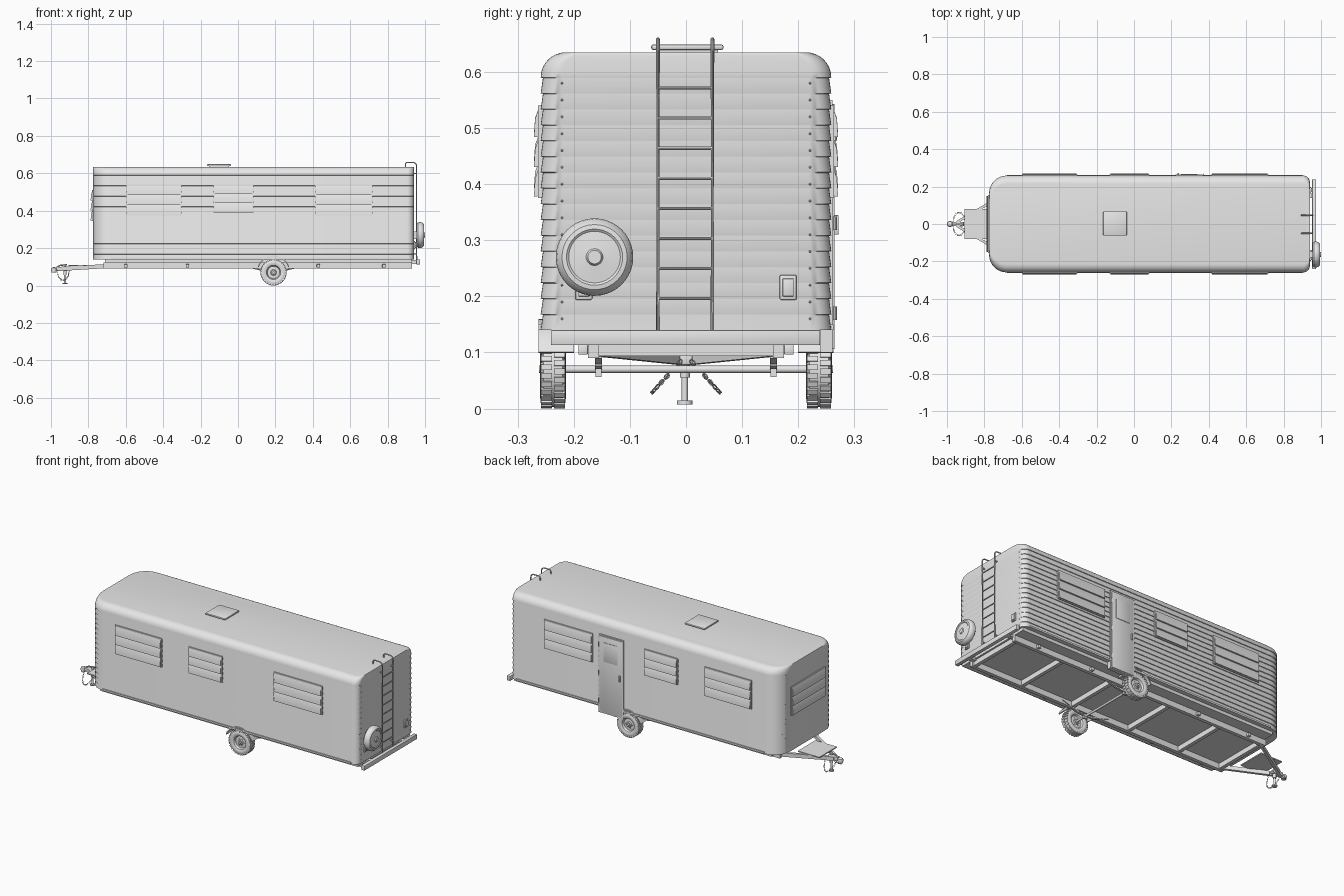
import bpy, bmesh, math
from mathutils import Matrix, Vector

if "Cube" in bpy.data.objects:
    bpy.data.objects.remove(bpy.data.objects["Cube"])

grey = bpy.data.materials.new("plain_grey")
grey.diffuse_color = (0.8, 0.8, 0.8, 1)
grey.use_nodes = True
grey.node_tree.nodes["Principled BSDF"].inputs["Base Color"].default_value = grey.diffuse_color


def make(name, bm, angle=35):
    bmesh.ops.recalc_face_normals(bm, faces=bm.faces)
    me = bpy.data.meshes.new(name)
    bm.to_mesh(me)
    bm.free()
    me.materials.append(grey)
    ob = bpy.data.objects.new(name, me)
    bpy.context.collection.objects.link(ob)
    bpy.ops.object.select_all(action='DESELECT')
    ob.select_set(True)
    bpy.context.view_layer.objects.active = ob
    bpy.ops.object.shade_smooth_by_angle(angle=math.radians(angle))
    return ob


def skin(bm, rings, closed=False):
    """Join rings of points with quads; cap the ends unless closed."""
    vs = [[bm.verts.new(p) for p in r] for r in rings]
    n = len(vs[0])
    for a, b in zip(vs, vs[1:] + vs[:1] if closed else vs[1:]):
        for i in range(n):
            bm.faces.new((a[i], a[(i + 1) % n], b[(i + 1) % n], b[i]))
    if not closed:
        bm.faces.new(vs[0])
        bm.faces.new(vs[-1])


def add_box(bm, lo, hi, mat=Matrix(), bevel=0):
    lo, hi = Vector(lo), Vector(hi)
    m = mat @ Matrix.Translation((lo + hi) / 2) @ Matrix.Diagonal((*(hi - lo), 1))
    vs = bmesh.ops.create_cube(bm, size=1, matrix=m)["verts"]
    if bevel:
        es = list({e for v in vs for e in v.link_edges})
        bmesh.ops.bevel(bm, geom=es, offset=bevel, segments=2, affect='EDGES', profile=0.5)


def box(name, lo, hi, mat=Matrix(), bevel=0):
    bm = bmesh.new()
    add_box(bm, lo, hi, mat, bevel)
    return make(name, bm)


def add_tube(bm, pts, r, n=10, closed=False):
    pts = [Vector(p) for p in pts]
    rings = []
    for i, p in enumerate(pts):
        if closed:
            t = pts[(i + 1) % len(pts)] - pts[i - 1]
        else:
            t = pts[min(i + 1, len(pts) - 1)] - pts[max(i - 1, 0)]
        m = t.to_track_quat('Z', 'Y').to_matrix()
        rings.append([p + m @ Vector((r * math.cos(k * math.tau / n), r * math.sin(k * math.tau / n), 0))
                      for k in range(n)])
    skin(bm, rings, closed)


def tube(name, pts, r, n=10):
    bm = bmesh.new()
    add_tube(bm, pts, r, n)
    return make(name, bm)


def lathe(bm, profile, mat, n=40):
    """Turn (height, radius) points around local z."""
    skin(bm, [[mat @ Vector((r * math.cos(k * math.tau / n), r * math.sin(k * math.tau / n), h))
               for k in range(n)] for h, r in profile])


# ---- body: lapped side planks below a rounded roof edge
X0, X1, W, Z0, ZE, ZT = -0.775, 0.94, 0.259, 0.14, 0.59, 0.635


def plan(z, d):
    ring = []
    for cx, cy, r, a0 in ((X1, W, 0.036, 0), (X0, W, 0.095, 90), (X0, -W, 0.095, 180), (X1, -W, 0.036, 270)):
        sx, sy = (1 if cx > 0 else -1), (1 if cy > 0 else -1)
        for k in range(9):
            a = math.radians(a0 + k * 90 / 8)
            ring.append((cx - sx * r + r * math.cos(a), cy - sy * (r + d) + r * math.sin(a), z))
    return ring


rings = []
planks = 16
for i in range(planks):
    h = (ZE - Z0) / planks
    rings += [plan(Z0 + i * h, 0), plan(Z0 + (i + 1) * h - 0.001, 0.004)]
for k in range(9):
    a = math.radians(k * 90 / 8)
    rings.append(plan(ZE + (ZT - ZE) * math.sin(a), 0.045 * (1 - math.cos(a))))
bm = bmesh.new()
skin(bm, rings)
make("body_shell", bm)

# trim lines and rivets on the rear wall
for s in (-1, 1):
    bm = bmesh.new()
    for i in range(15):
        lathe(bm, [(0, 0.0022), (0.0015, 0.0012)],
              Matrix.Translation((X1, s * 0.221, 0.16 + i * 0.03)) @ Matrix.Rotation(math.pi / 2, 4, 'Y'), 6)
    make("rear_rivets", bm)
    box("side_base_trim", (-0.68, s * 0.263, 0.14), (0.9, s * 0.25, 0.15))


# ---- windows: frame with three panes tilted out at the bottom
def window(name, u0, u1, z0, z1, mat):
    bm = bmesh.new()
    f = 0.009
    for lo, hi in (((u0, -.006, z0), (u0 + f, .006, z1)), ((u1 - f, -.006, z0), (u1, .006, z1)),
                   ((u0, -.006, z0), (u1, .006, z0 + f)), ((u0, -.006, z1 - f), (u1, .006, z1))):
        add_box(bm, lo, hi, mat)
    h = (z1 - z0 - 0.006) / 3
    for i in range(3):
        b = z0 + 0.003 + i * h
        sec = [(0.009, b), (0.013, b), (0.011, b + h * 0.6), (0.004, b + h), (-0.005, b + h), (-0.005, b + 0.003)]
        skin(bm, [[mat @ Vector((u, o, z)) for o, z in sec] for u in (u0 + 0.005, u1 - 0.005)])
    make(name, bm)


for s in (-1, 1):
    side = Matrix.Translation((0, s * 0.258, 0)) @ Matrix.Diagonal((1, s, 1, 1))
    window("side_window_front", -0.60, -0.302, 0.375, 0.54, side)
    window("side_window_middle", -0.131, 0.083, 0.39, 0.54, side)
    window("side_window_rear", 0.412, 0.72, 0.375, 0.54, side)
window("end_window_front", -0.155, 0.155, 0.345, 0.51,
       Matrix.Translation((X0, 0, 0)) @ Matrix.Rotation(math.pi / 2, 4, 'Z'))

# ---- door on the far side
box("door_frame", (0.215, 0.24, 0.10), (0.375, 0.2615, 0.55))
box("door", (0.223, 0.25, 0.106), (0.367, 0.265, 0.543), bevel=0.002)
box("door_window", (0.25, 0.26, 0.40), (0.34, 0.2675, 0.51), bevel=0.001)
box("door_handle", (0.233, 0.26, 0.31), (0.241, 0.272, 0.345), bevel=0.002)
for z in (0.17, 0.33, 0.49):
    tube("door_hinge", [(0.371, 0.266, z - 0.012), (0.371, 0.266, z + 0.012)], 0.003, 8)

# ---- roof hatch
box("hatch_base", (-0.155, -0.052, 0.63), (-0.047, 0.057, 0.641))
box("hatch_lid", (-0.165, -0.062, 0.639), (-0.038, 0.067, 0.649), bevel=0.004)

# ---- ladder hooked over the rear roof edge
for y in (-0.05, 0.047):
    bend = [(0.935 + 0.02 * math.sin(a), y, 0.638 + 0.02 * math.cos(a))
            for a in [math.radians(15 * k) for k in range(7)]]
    tube("ladder_rail", [(0.895, y, 0.632), (0.896, y, 0.652), (0.902, y, 0.658)] + bend + [(0.955, y, 0.14)], 0.0035)
    for z in (0.17, 0.6):
        box("ladder_bracket", (0.935, y - 0.003, z - 0.003), (0.955, y + 0.003, z + 0.003))
for i in range(8):
    z = 0.196 + i * 0.0536
    tube("ladder_rung", [(0.955, -0.05, z), (0.955, 0.047, z)], 0.0028, 8)

# ---- rear bumper, lights
box("bumper", (0.953, -0.241, 0.113), (0.974, 0.239, 0.14), bevel=0.002)
for y in (-0.15, 0.15):
    box("bumper_arm", (0.90, y - 0.012, 0.115), (0.956, y + 0.012, 0.136))
for s in (-1, 1):
    box("tail_light_rim", (0.93, s * 0.182 - 0.015, 0.194), (0.946, s * 0.182 + 0.015, 0.238), bevel=0.002)
    box("tail_light", (0.94, s * 0.182 - 0.01, 0.2), (0.951, s * 0.182 + 0.01, 0.232), bevel=0.002)


# ---- wheels
def wheel(name, mat, r=0.07, w=0.046, lugs=28):
    bm = bmesh.new()
    h, t = w / 2, r - 0.003
    half = [(h * 0.45, 0.0), (h * 0.55, 0.012), (h * 0.4, 0.016), (h * 0.35, 0.033), (h * 0.8, 0.038),
            (h, t * 0.72), (h * 0.97, t * 0.88), (h * 0.75, t)]
    half[0] = (h * 0.55, 0.003)
    lathe(bm, [(-a, b) for a, b in half] + [(a, b) for a, b in reversed(half)], mat)
    for i in range(lugs):
        for s in (-1, 1):
            m = mat @ Matrix.Rotation((i + s * 0.25) * math.tau / lugs, 4, 'Z')
            add_box(bm, (t - 0.007, -0.005, s * h * 0.5 - h * 0.42), (r, 0.005, s * h * 0.5 + h * 0.42), m)
    for i in range(6):
        a = i * math.tau / 6
        for s in (-1, 1):
            lathe(bm, [(-h * 0.5, 0.002), (h * 0.5, 0.002)],
                  mat @ Matrix.Translation((0.022 * math.cos(a), 0.022 * math.sin(a), 0)), 6)
            break
    make(name, bm)


AX, AZ = 0.19, 0.07
for s in (-1, 1):
    wheel("road_wheel", Matrix.Translation((AX, s * 0.237, AZ)) @ Matrix.Rotation(math.pi / 2, 4, 'X'))
    # curved mudguard lip
    bm = bmesh.new()
    arc = [math.radians(20 + 10 * k) for k in range(15)]
    skin(bm, [[(AX + r * math.cos(a), s * y, AZ + r * math.sin(a))
               for r, y in ((0.084, 0.2), (0.084, 0.263), (0.09, 0.263), (0.09, 0.2))] for a in arc])
    make("mudguard", bm)
    # leaf spring stack and axle clamp
    bm = bmesh.new()
    for j in range(3):
        half = 0.15 - 0.04 * j
        xs = [half * (k / 6 - 1) for k in range(13)]
        skin(bm, [[(AX + x, s * 0.156 + dy, 0.078 + 1.3 * x * x + dz - 0.004 * j)
                   for dy, dz in ((-.006, 0), (.006, 0), (.006, .0035), (-.006, .0035))] for x in xs])
    make("leaf_spring", bm)
    box("axle_clamp", (AX - 0.012, s * 0.156 - 0.005, 0.056), (AX + 0.012, s * 0.156 + 0.005, 0.084))
tube("axle", [(AX, -0.262, AZ), (AX, 0.262, AZ)], 0.0065, 12)

# spare wheel: smooth covered drum on the rear wall
bm = bmesh.new()
lathe(bm, [(0.955, 0.05), (0.955, 0.06), (0.962, 0.068), (0.975, 0.069), (0.985, 0.067), (0.994, 0.058),
           (0.995, 0.05), (0.992, 0.046), (0.993, 0.036), (0.995, 0.015), (1.0, 0.012), (1.0, 0.003)],
      Matrix.Translation((0, -0.163, 0.27)) @ Matrix.Rotation(math.pi / 2, 4, 'Y'))
make("spare_wheel", bm)
box("spare_carrier", (0.935, -0.178, 0.25), (0.96, -0.148, 0.29))

# ---- chassis
box("floor", (-0.71, -0.238, 0.122), (0.93, 0.238, 0.142))
for s in (-1, 1):
    box("chassis_rail", (-0.72, s * 0.165 - 0.01, 0.09), (0.93, s * 0.165 + 0.01, 0.124))
for x in (-0.70, -0.43, -0.1, 0.27, 0.6, 0.91):
    box("cross_member", (x - 0.01, -0.16, 0.094), (x + 0.01, 0.16, 0.122))
for x in (-0.6, -0.27, 0.43, 0.78):
    for s in (-1, 1):
        box("rail_outrigger", (x - 0.009, s * 0.175, 0.096), (x + 0.009, s * 0.192, 0.114), bevel=0.002)

# ---- drawbar, platform, coupler
for s in (-1, 1):
    bm = bmesh.new()
    skin(bm, [[(x, s * y + dy, z + dz) for dy, dz in ((-.008, -.011), (.008, -.011), (.008, .011), (-.008, .011))]
              for x, y, z in ((-0.70, 0.155, 0.104), (-0.95, 0.008, 0.089))])
    make("drawbar", bm)
box("drawbar_platform", (-0.905, -0.08, 0.105), (-0.768, 0.08, 0.111))
box("coupler_body", (-0.972, -0.012, 0.078), (-0.91, 0.012, 0.1), bevel=0.003)
bm = bmesh.new()
lathe(bm, [(0.07, 0.013), (0.084, 0.016), (0.094, 0.013), (0.099, 0.004)], Matrix.Translation((-0.984, 0, 0)), 16)
make("coupler_socket", bm)
tube("coupler_lever", [(-0.97, 0, 0.098), (-0.95, 0, 0.108), (-0.915, 0, 0.112)], 0.004, 8)

# ---- front jack
tube("jack_post", [(-0.925, -0.002, 0.01), (-0.925, -0.002, 0.115)], 0.006, 12)
tube("jack_sleeve", [(-0.925, -0.002, 0.055), (-0.925, -0.002, 0.1)], 0.009, 12)
bm = bmesh.new()
lathe(bm, [(0.007, 0.014), (0.014, 0.014)], Matrix.Translation((-0.925, -0.002, 0)), 16)
make("jack_foot", bm)

# ---- safety chains, alternating oval links
for s in (-1, 1):
    bm = bmesh.new()
    for i in range(14):
        a = math.pi * i / 13
        c = Vector((-0.935 - 0.032 * math.cos(a), s * (0.012 + 0.048 * math.sin(a)), 0.082 - 0.053 * math.sin(a)))
        t = Vector((0.032 * math.sin(a), s * 0.048 * math.cos(a), -0.053 * math.cos(a)))
        m = Matrix.Translation(c) @ t.to_track_quat('X', 'Z').to_matrix().to_4x4() \
            @ Matrix.Rotation(math.pi / 2 * (i % 2), 4, 'X')
        add_tube(bm, [m @ Vector((0.0065 * math.cos(k * math.tau / 10), 0.0035 * math.sin(k * math.tau / 10), 0))
                      for k in range(10)], 0.0011, 5, True)
    make("safety_chain", bm)
